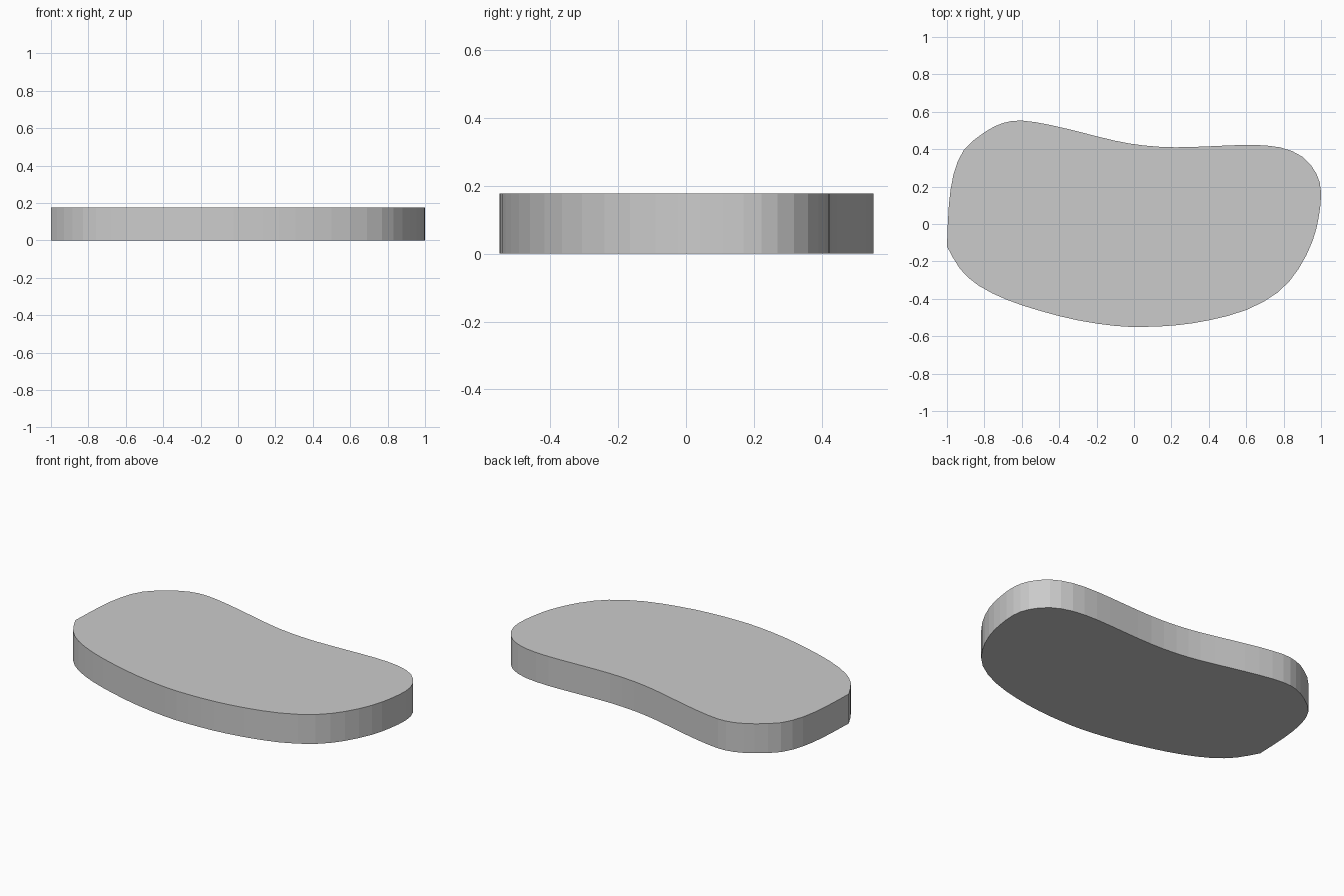
import bpy, bmesh
from mathutils import Vector

if "Cube" in bpy.data.objects:
    bpy.data.objects.remove(bpy.data.objects["Cube"])

HEIGHT = 0.177
STEPS = 2  # facets per outline span

# Outline of the slab seen from above, starting at the one sharp corner
outline = [(-1, -.12), (-.93, -.24), (-.83, -.33), (-.68, -.405), (-.5, -.465),
           (-.3, -.515), (-.1, -.545), (.05, -.55), (.22, -.542), (.4, -.515),
           (.6, -.46), (.77, -.365), (.88, -.24), (.955, -.09), (.988, .04),
           (1, .17), (.975, .27), (.9, .36), (.78, .41), (.62, .423),
           (.42, .416), (.22, .41), (.05, .42), (-.1, .445), (-.27, .487),
           (-.45, .53), (-.6, .553), (-.7, .54), (-.8, .49), (-.91, .395),
           (-.965, .265), (-.99, .1), (-1, -.12)]


def smooth_path(pts):
    """Catmull-Rom curve through the points, sharp at both ends."""
    p = [Vector(q) for q in pts]
    p = [p[0] * 2 - p[1]] + p + [p[-1] * 2 - p[-2]]
    result = []
    for a, b, c, d in zip(p, p[1:], p[2:], p[3:]):
        for i in range(STEPS):
            t = i / STEPS
            result.append(0.5 * (2 * b + (c - a) * t + (2 * a - 5 * b + 4 * c - d) * t * t
                                 + (3 * b - a - 3 * c + d) * t ** 3))
    return result


# Kidney-shaped slab: filled outline pushed up to its thickness
bm = bmesh.new()
base = bm.faces.new([bm.verts.new((v.x, v.y, 0)) for v in smooth_path(outline)])
top = bmesh.ops.extrude_face_region(bm, geom=[base], use_keep_orig=True)
bmesh.ops.translate(bm, vec=(0, 0, HEIGHT),
                    verts=[g for g in top["geom"] if isinstance(g, bmesh.types.BMVert)])
bmesh.ops.recalc_face_normals(bm, faces=bm.faces)
mesh = bpy.data.meshes.new("kidney_slab")
bm.to_mesh(mesh)
bm.free()
slab = bpy.data.objects.new("kidney_slab", mesh)
bpy.context.collection.objects.link(slab)
